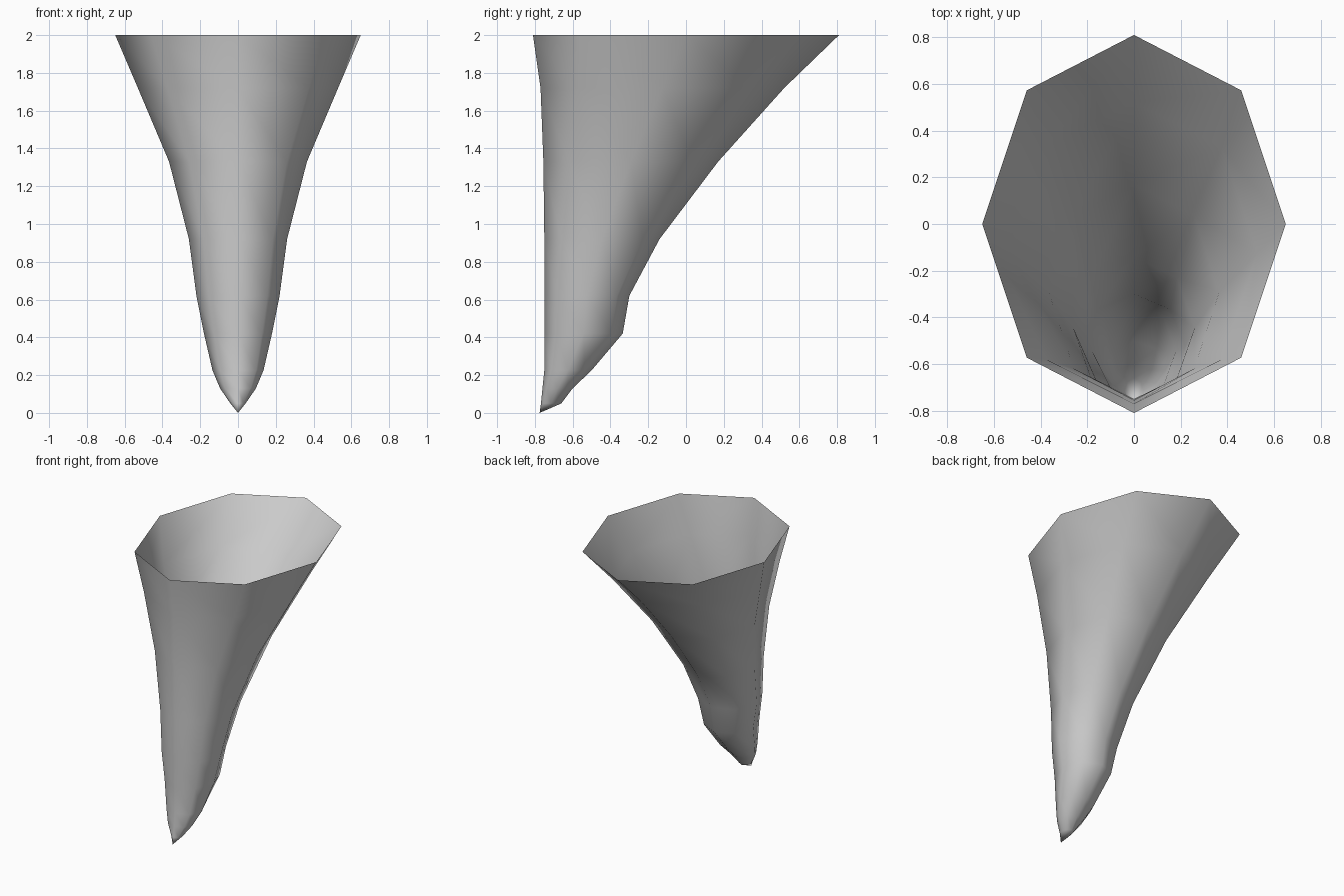
import bpy, bmesh
from math import sin, cos, pi

cube = bpy.data.objects.get("Cube")
if cube:
    bpy.data.objects.remove(cube, do_unlink=True)

# Single plain grey
grey = bpy.data.materials.new("plain_grey")
grey.use_nodes = True
colour = (0.6, 0.6, 0.6, 1)
grey.diffuse_color = colour
grey.node_tree.nodes["Principled BSDF"].inputs["Base Color"].default_value = colour

SIDES = 8
# Oval sections from rim to tip: height, front y, back y, half width
SECTIONS = [
    (2.00, -0.81, 0.81, 0.65),
    (1.72, -0.77, 0.52, 0.53),
    (1.33, -0.755, 0.17, 0.365),
    (0.92, -0.75, -0.14, 0.26),
    (0.62, -0.75, -0.30, 0.22),
    (0.42, -0.75, -0.335, 0.18),
    (0.225, -0.75, -0.50, 0.135),
    (0.13, -0.76, -0.60, 0.095),
    (0.05, -0.768, -0.66, 0.04),
]
TIP = (0, -0.775, 0)

bm = bmesh.new()


def ring(z, front, back, half_width):
    mid, half_depth = (front + back) / 2, (back - front) / 2
    angles = [2 * pi * i / SIDES for i in range(SIDES)]
    return [bm.verts.new((half_width * cos(a), mid + half_depth * sin(a), z)) for a in angles]


# Open horn skin, joined ring to ring and closed at the tip
rings = [ring(*s) for s in SECTIONS]
for upper, lower in zip(rings, rings[1:]):
    for i in range(SIDES):
        j = (i + 1) % SIDES
        bm.faces.new((upper[i], lower[i], lower[j], upper[j]))
tip = bm.verts.new(TIP)
for i in range(SIDES):
    bm.faces.new((rings[-1][i], tip, rings[-1][(i + 1) % SIDES]))

for face in bm.faces:
    face.smooth = True
mesh = bpy.data.meshes.new("open_horn")
bm.to_mesh(mesh)
bm.free()
mesh.materials.append(grey)
horn = bpy.data.objects.new("open_horn", mesh)
bpy.context.collection.objects.link(horn)
